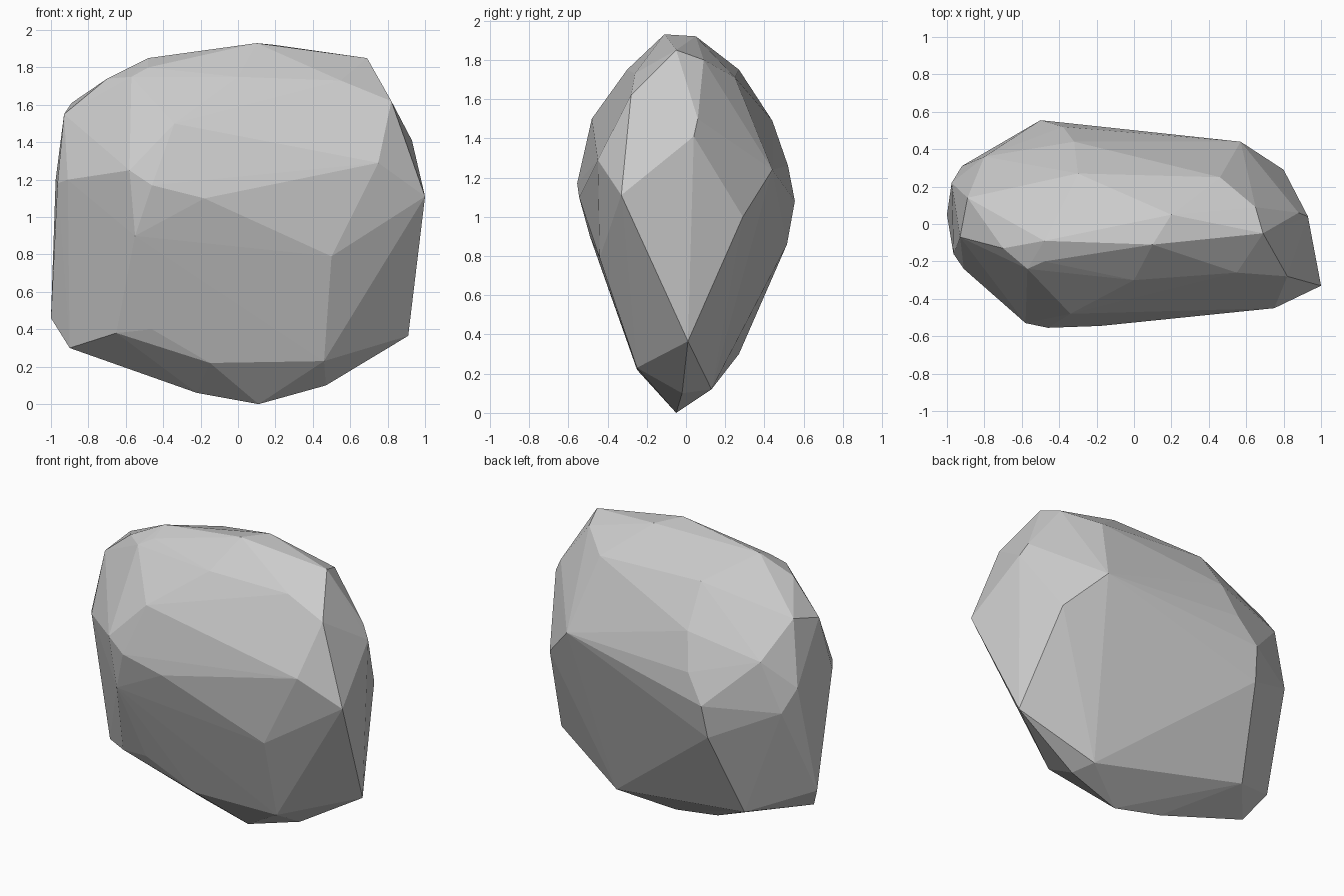
import bpy, bmesh

# Corner points of the boulder, grouped by region; the convex hull makes the facets
crown = [(.10, -.11, 1.93), (.20, .05, 1.92), (-.48, -.09, 1.85), (.69, -.05, 1.85),
         (.65, .09, 1.80), (.46, .25, 1.71), (-.30, .27, 1.75), (.55, -.26, 1.73),
         (0, -.30, 1.75), (-.48, -.20, 1.80), (-.57, -.24, 1.75), (-.70, -.13, 1.74)]
front = [(-.59, -.37, 1.48), (-.34, -.48, 1.50), (-.58, -.53, 1.25), (-.46, -.555, 1.17),
         (-.18, -.545, 1.10), (.75, -.45, 1.29), (.50, -.44, .79), (-.55, -.49, .90),
         (.46, -.25, .23), (-.15, -.25, .22), (-.46, -.31, .40), (-.65, -.28, .38)]
right = [(.82, -.28, 1.62), (1, -.33, 1.11), (.93, .04, 1.41), (.88, .06, 1.50),
         (.80, .29, 1.0), (.91, .01, .365)]
left = [(-.89, .14, 1.61), (-.93, -.07, 1.55), (-.965, -.16, 1.18), (-.91, -.24, 1.20),
        (-.975, .22, 1.20), (-1, .05, .46), (-.90, -.06, .30)]
back = [(-.50, .555, 1.08), (.57, .44, 1.24), (-.32, .44, 1.49), (-.38, .52, 1.26),
        (-.52, .515, .86), (-.80, .36, 1.38), (-.92, .31, 1.05), (-.62, .27, .30)]
base = [(.47, -.02, .10), (.42, .13, .12), (.11, -.05, 0), (-.22, -.02, .06)]

bm = bmesh.new()
for p in crown + front + right + left + back + base:
    bm.verts.new(p)
hull = bmesh.ops.convex_hull(bm, input=bm.verts)
loose = {v for v in hull["geom_interior"] + hull["geom_unused"] if isinstance(v, bmesh.types.BMVert)}
bmesh.ops.delete(bm, geom=list(loose), context='VERTS')
bmesh.ops.recalc_face_normals(bm, faces=bm.faces)

# Boulder
mesh = bpy.data.meshes.new("boulder")
bm.to_mesh(mesh)
bm.free()
bpy.context.collection.objects.link(bpy.data.objects.new("boulder", mesh))
